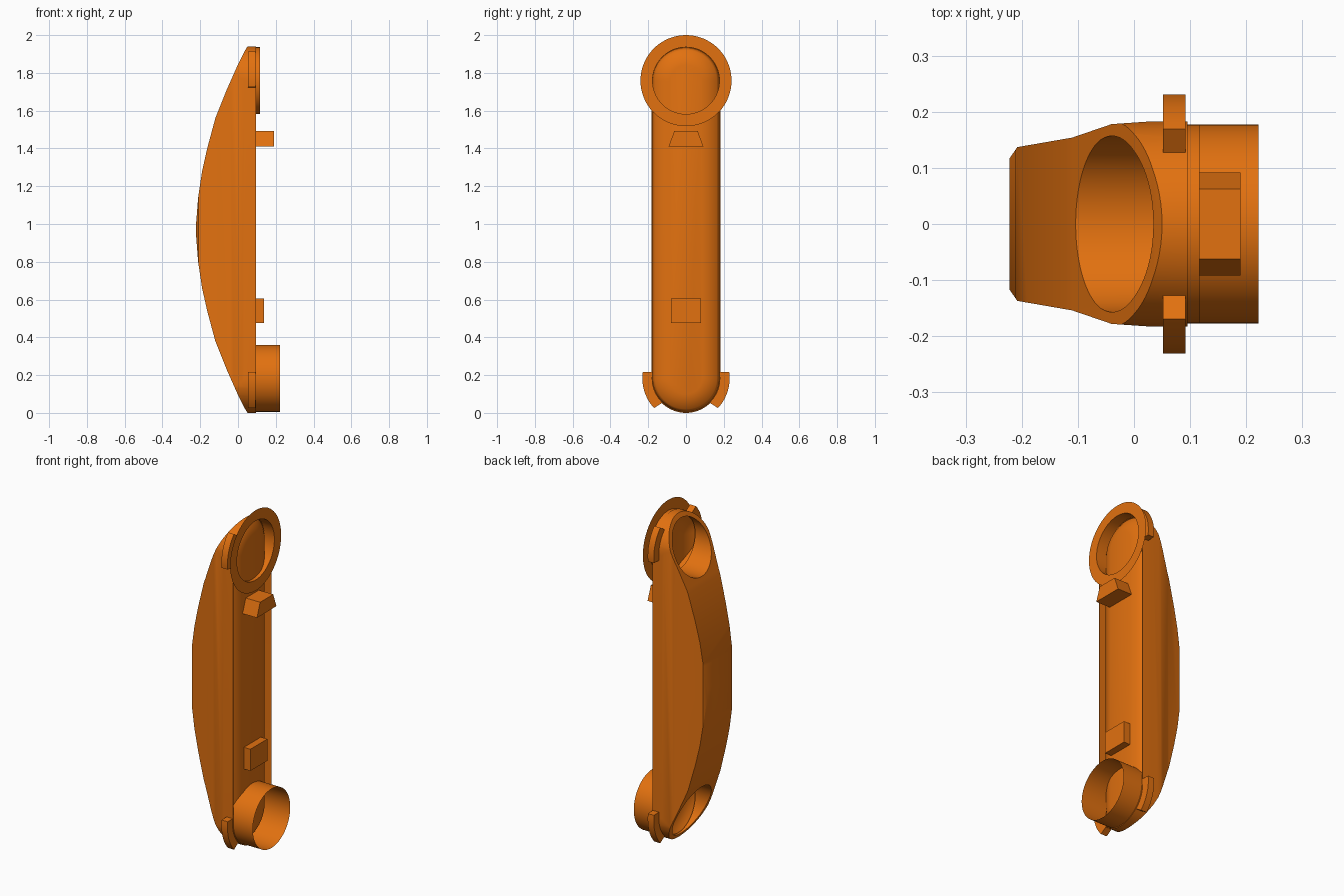
import bpy, bmesh, math

cube = bpy.data.objects.get("Cube")
if cube:
    bpy.data.objects.remove(cube, do_unlink=True)

# One orange paint for everything
orange = bpy.data.materials.new("orange")
orange.use_nodes = True
COLOUR = (0.76, 0.165, 0.005, 1)
orange.diffuse_color = COLOUR
orange.node_tree.nodes["Principled BSDF"].inputs["Base Color"].default_value = COLOUR

R = 0.183                    # radius of the rounded ends
LOW, HIGH = 0.183, 1.757     # heights of the end centres
FLOOR = 0.05                 # where the domed panel meets the rim wall
RIM = 0.095                  # open edge of the rim wall
MID = (LOW + HIGH) / 2


def finish(bm, name):
    bmesh.ops.recalc_face_normals(bm, faces=bm.faces)
    mesh = bpy.data.meshes.new(name)
    bm.to_mesh(mesh)
    bm.free()
    mesh.materials.append(orange)
    ob = bpy.data.objects.new(name, mesh)
    bpy.context.collection.objects.link(ob)
    return ob


def smooth(ob, angle=35):
    bpy.ops.object.select_all(action='DESELECT')
    ob.select_set(True)
    bpy.context.view_layer.objects.active = ob
    bpy.ops.object.shade_smooth_by_angle(angle=math.radians(angle))


def prism(name, points, axis, lo, hi):
    """Extrude a 2D outline along one axis; the points use the other two axes in order."""
    bm = bmesh.new()
    i = "xyz".index(axis)

    def place(p, h):
        co = list(p)
        co.insert(i, h)
        return co
    face = bm.faces.new([bm.verts.new(place(p, lo)) for p in points])
    new = bmesh.ops.extrude_face_region(bm, geom=[face])["geom"]
    for v in new:
        if isinstance(v, bmesh.types.BMVert):
            v.co[i] = hi
    return finish(bm, name)


def arc(radius, cz, start, end, steps):
    out = []
    for k in range(steps + 1):
        a = math.radians(start + (end - start) * k / steps)
        out.append((radius * math.cos(a), cz + radius * math.sin(a)))
    return out


def stadium(radius):
    return arc(radius, HIGH, 0, 180, 32) + arc(radius, LOW, 180, 360, 32)


def circle(radius, cz):
    return arc(radius, cz, 0, 354.375, 63)


def combine(ob, other, operation):
    mod = ob.modifiers.new("cut", 'BOOLEAN')
    mod.object, mod.operation, mod.solver = other, operation, 'EXACT'
    bpy.context.view_layer.objects.active = ob
    bpy.ops.object.modifier_apply(modifier=mod.name)
    bpy.data.objects.remove(other, do_unlink=True)


def loft(name, layers, cap=False):
    """Skin a sheet through (x, outline) layers; optionally close the last one."""
    bm = bmesh.new()
    rings = [[bm.verts.new((x, y, z)) for y, z in outline] for x, outline in layers]
    for a, b in zip(rings, rings[1:]):
        for k in range(len(a)):
            n = (k + 1) % len(a)
            bm.faces.new((a[k], a[n], b[n], b[k]))
    if cap:
        bm.faces.new(rings[-1])
    ob = finish(bm, name)
    smooth(ob)
    return ob


# Body: rounded outline, bowed back and tapering cross-section
body = prism("body_shell", stadium(R), "x", -0.3, RIM)
half = [(0.05, 0.97), (0.035, 0.945), (0, 0.875), (-0.06, 0.74), (-0.12, 0.59),
        (-0.163, 0.43), (-0.19, 0.31), (-0.211, 0.17), (-0.222, 0.03)]
bow = [(x, MID + d) for x, d in half] + [(x, MID - d) for x, d in reversed(half)]
bow = [(0.2, MID + 1), (0.05, MID + 1)] + bow + [(0.05, MID - 1), (0.2, MID - 1)]
combine(body, prism("bow_cutter", bow, "y", -0.4, 0.4), 'INTERSECT')
side = [(0.2, 0.19), (0.09, 0.187), (-0.04, 0.178), (-0.11, 0.154),
        (-0.208, 0.137), (-0.23, 0.105)]
section = side + [(x, -y) for x, y in reversed(side)]
combine(body, prism("section_cutter", section, "z", -0.2, 2.2), 'INTERSECT')

# Thin rim wall on the open side, round holes at both ends of the back
combine(body, prism("tray_cutter", stadium(R - 0.004), "x", FLOOR, 0.3), 'DIFFERENCE')
for cz in (LOW, HIGH):
    combine(body, prism("hole_cutter", circle(0.157, cz), "x", -0.4, 0.3), 'DIFFERENCE')
smooth(body)

# Domed panel filling the open side and closing the holes
dome = [(FLOOR, 0.177), (0.062, 0.163), (0.077, 0.142), (0.088, 0.115), (0.095, 0.085)]
panel = loft("domed_panel", [(x, stadium(r)) for x, r in dome], cap=True)
shell = panel.modifiers.new("thickness", 'SOLIDIFY')
shell.thickness = 0.004

# Lower tube and upper flanged ring, both thin sheets
T = 0.177
loft("lower_tube", [(FLOOR, circle(T, LOW)), (0.222, circle(T, LOW))])
TOP = HIGH + 0.002
loft("upper_ring", [(FLOOR, circle(T, TOP)), (0.117, circle(T, TOP)),
                    (0.117, circle(0.241, TOP))])

# Two blocks standing on the panel
prism("upper_wedge", [(-0.092, 1.41), (0.092, 1.41), (0.062, 1.492), (-0.062, 1.492)],
      "x", 0.092, 0.19)
prism("lower_block", [(-0.08, 0.475), (0.08, 0.475), (0.08, 0.605), (-0.08, 0.605)],
      "x", 0.092, 0.138)

# Curved lugs hugging the rounded ends
for end, cz, sign in (("lower", LOW, -1), ("upper", HIGH, 1)):
    lug = arc(0.231, cz, -8 * sign, 43 * sign, 10) + arc(0.179, cz, 46 * sign, -11 * sign, 10)
    for label, mirror in (("back", 1), ("front", -1)):
        ob = prism(f"{end}_{label}_lug", [(y * mirror, z) for y, z in lug], "x", 0.052, 0.092)
        smooth(ob)
